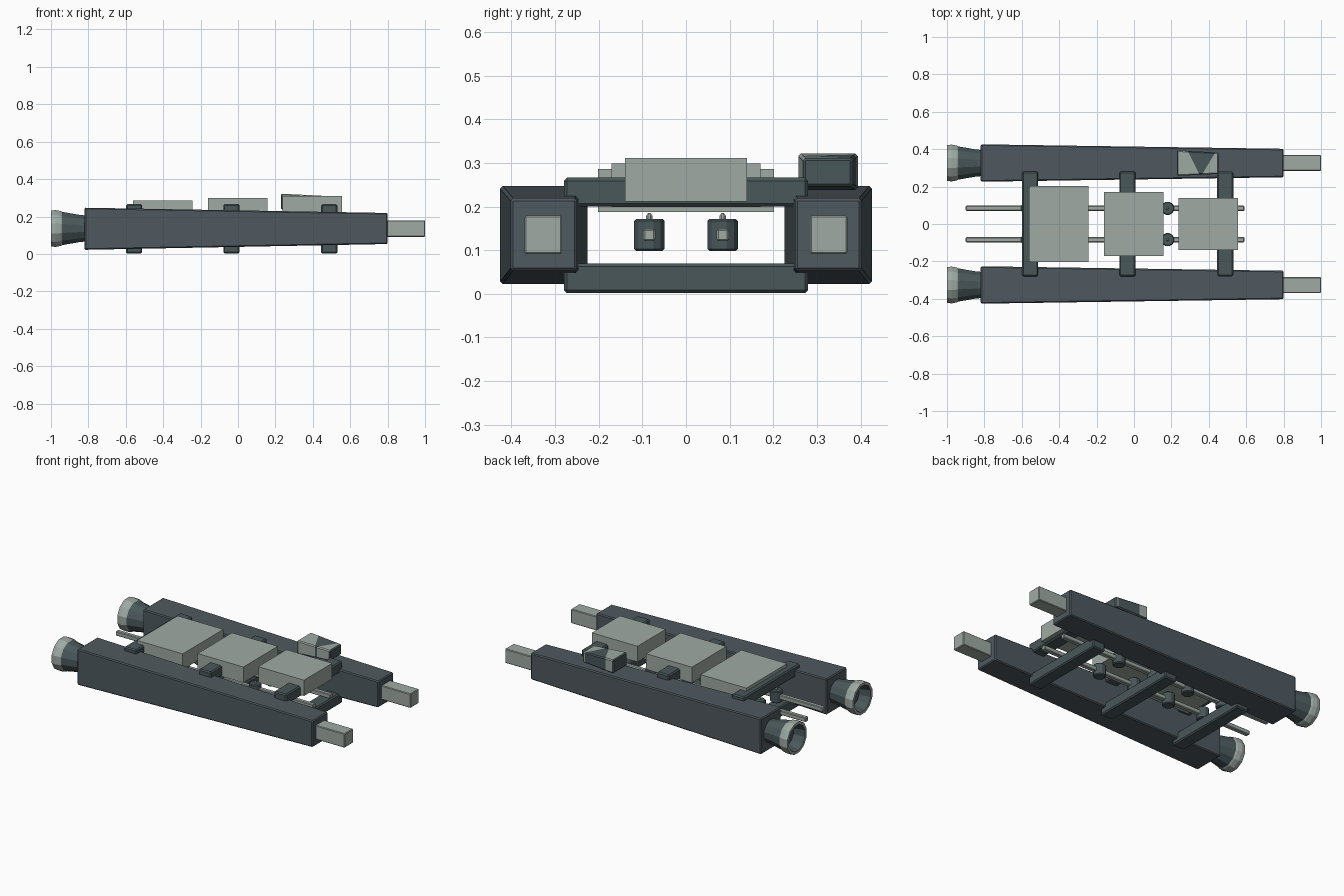
import bpy, bmesh, math
from mathutils import Vector

if "Cube" in bpy.data.objects:
    bpy.data.objects.remove(bpy.data.objects["Cube"])


def material(name, rgb):
    m = bpy.data.materials.new(name)
    m.diffuse_color = (*rgb, 1)
    m.use_nodes = True
    m.node_tree.nodes["Principled BSDF"].inputs["Base Color"].default_value = m.diffuse_color
    return m


HULL = material("slate hull", (0.078, 0.100, 0.115))
FRAME = material("dark teal frame", (0.066, 0.096, 0.102))
PALE = material("pale grey green", (0.345, 0.402, 0.372))


def finish(bm, name, *mats):
    bmesh.ops.recalc_face_normals(bm, faces=bm.faces)
    me = bpy.data.meshes.new(name)
    bm.to_mesh(me)
    bm.free()
    for m in mats:
        me.materials.append(m)
    ob = bpy.data.objects.new(name, me)
    bpy.context.collection.objects.link(ob)
    return ob


def block(name, back, front, mat, bevel=0.0, extra=()):
    """Box between two end rectangles, each (x, y0, y1, z0, z1)."""
    bm = bmesh.new()
    rings = []
    for x, y0, y1, z0, z1 in (back, front):
        rings.append([bm.verts.new((x, y, z)) for y, z in
                      ((y0, z0), (y1, z0), (y1, z1), (y0, z1))])
    a, b = rings
    bm.faces.new(a)
    bm.faces.new(b)
    for i in range(4):
        j = (i + 1) % 4
        bm.faces.new((a[i], a[j], b[j], b[i]))
    if bevel:
        bmesh.ops.bevel(bm, geom=bm.edges[:], offset=bevel, segments=1,
                        affect='EDGES', profile=0.5)
    return finish(bm, name, mat, *extra)


def box(name, x0, x1, y0, y1, z0, z1, mat, bevel=0.0):
    return block(name, (x0, y0, y1, z0, z1), (x1, y0, y1, z0, z1), mat, bevel)


def lathe(name, profile, origin, axis, sides, mats, pale=()):
    """Spin (position, radius) points round an axis; bands listed in pale use slot 1."""
    bm = bmesh.new()
    rings = []
    for p, r in profile:
        ring = []
        for k in range(sides):
            t = 2 * math.pi * (k + 0.5) / sides
            c, s = r * math.cos(t), r * math.sin(t)
            off = (p, c, s) if axis == 'X' else (c, s, p)
            ring.append(bm.verts.new(Vector(origin) + Vector(off)))
        rings.append(ring)
    for n, (a, b) in enumerate(zip(rings, rings[1:])):
        for k in range(sides):
            j = (k + 1) % sides
            f = bm.faces.new((a[k], a[j], b[j], b[k]))
            f.material_index = 1 if n in pale else 0
    bm.faces.new(rings[0])
    bm.faces.new(rings[-1])
    return finish(bm, name, *mats)


for side, s in (("left", 1), ("right", -1)):
    def ys(a, b):
        return (a, b) if s > 0 else (-b, -a)

    # Tapered hull, front prong and rear engine
    block(side + "_hull", (-0.82, *ys(0.226, 0.426), 0.022, 0.247),
          (0.80, *ys(0.250, 0.402), 0.053, 0.219), HULL, 0.006)
    box(side + "_prong", 0.78, 1.0, *ys(0.284, 0.370), 0.091, 0.180, PALE, 0.004)
    lathe(side + "_engine",
          [(-0.80, 0.072), (-0.84, 0.074), (-0.94, 0.092), (-0.95, 0.097),
           (-0.975, 0.102), (-1.0, 0.099), (-1.0, 0.082), (-0.93, 0.066)],
          (0, s * 0.326, 0.136), 'X', 12, (FRAME, PALE), (2, 3, 4, 5))

    # Pipe with upright couplings
    y = s * 0.084
    box(side + "_pipe", -0.90, 0.59, y - 0.014, y + 0.014, 0.121, 0.149, PALE, 0.004)
    for i in range(4):
        x = -0.57 + 0.25 * i
        lathe(f"{side}_coupling_{i + 1}",
              [(0.098, 0.031), (0.103, 0.036), (0.167, 0.036), (0.172, 0.031)],
              (x, y, 0), 'Z', 12, (FRAME,))
        lathe(f"{side}_coupling_knob_{i + 1}", [(0.170, 0.008), (0.178, 0.008), (0.185, 0.003)],
              (x, y, 0), 'Z', 8, (PALE,))

# Crossbars above and below
for i, x in enumerate((-0.555, -0.035, 0.488)):
    box(f"upper_crossbar_{i + 1}", x - 0.043, x + 0.043, -0.28, 0.28, 0.200, 0.266, FRAME, 0.007)
    box(f"lower_crossbar_{i + 1}", x - 0.043, x + 0.043, -0.28, 0.28, 0.002, 0.070, FRAME, 0.007)

# Cargo boxes, narrower and higher toward the front
for i in range(3):
    x, w, z = -0.402 + 0.4 * i, 0.202 - 0.031 * i, 0.187 + 0.0125 * i
    box(f"cargo_box_{i + 1}", x - 0.159, x + 0.159, -w, w, z, z + 0.099, PALE)

# Cockpit on the left hull, with pale panels on the roof and sides
cab = block("cockpit", (0.230, 0.257, 0.394, 0.238, 0.322),
            (0.452, 0.268, 0.382, 0.246, 0.311), FRAME, 0.006, (PALE,))
bm = bmesh.new()
bm.from_mesh(cab.data)
for co, no in (((0.32, 0.325, 0.3), (1, 0.5, 0)), ((0.40, 0.325, 0.3), (1, -0.6, 0))):
    bmesh.ops.bisect_plane(bm, geom=bm.verts[:] + bm.edges[:] + bm.faces[:],
                           plane_co=co, plane_no=no)
for f in bm.faces:
    c = f.calc_center_median()
    mid = (c.x - 0.32) + 0.5 * (c.y - 0.325) > 0 and (c.x - 0.40) - 0.6 * (c.y - 0.325) < 0
    if not mid and f.normal.z > -0.5 and abs(f.normal.x) < 0.5:
        f.material_index = 1
bm.to_mesh(cab.data)
bm.free()
